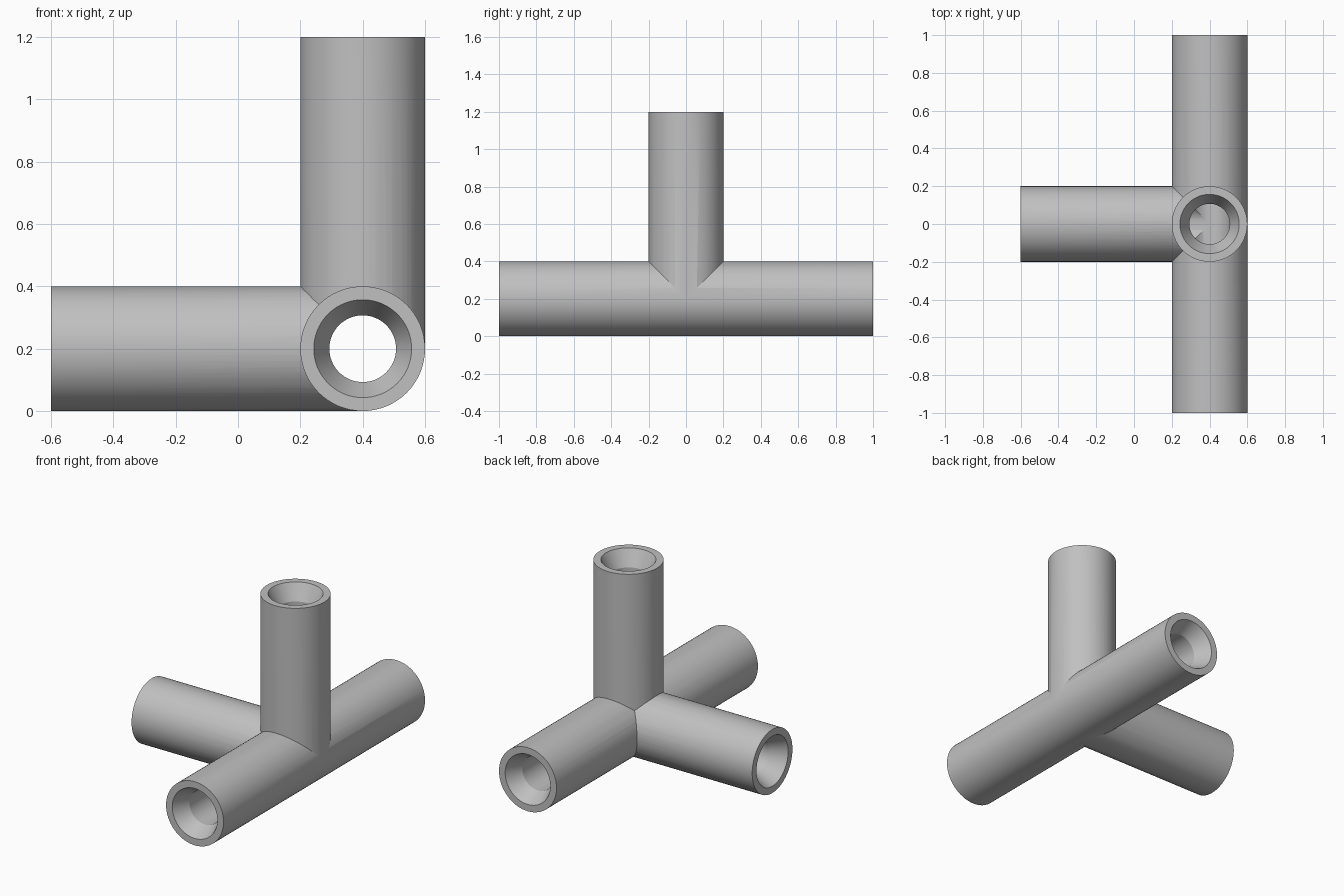
import bpy
from mathutils import Vector

default = bpy.data.objects.get("Cube")
if default:
    bpy.data.objects.remove(default, do_unlink=True)

import bmesh

SIDES = 64
HUB = Vector((0.4, 0, 0.2))      # point where all the arms meet
RADIUS, MOUTH, BORE, TAPER = 0.2, 0.157, 0.107, 0.1

grey = bpy.data.materials.new("plain_grey")
grey.use_nodes = True
colour = (0.53, 0.53, 0.53, 1)
grey.diffuse_color = colour
grey.node_tree.nodes["Principled BSDF"].inputs["Base Color"].default_value = colour


def turned(name, direction, profile):
    """Closed solid along a direction from the hub; profile = (distance, radius)."""
    bm = bmesh.new()
    rot = Vector(direction).to_track_quat('Z', 'Y').to_matrix().to_4x4()
    rings = []
    for dist, radius in profile:
        ring = bmesh.ops.create_circle(bm, segments=SIDES, radius=radius)["verts"]
        for v in ring:
            v.co.z = dist
        rings.append(ring)
    for low, high in zip(rings, rings[1:]):
        for i in range(SIDES):
            j = (i + 1) % SIDES
            bm.faces.new((low[i], low[j], high[j], high[i]))
    bm.faces.new(rings[0][::-1])
    bm.faces.new(rings[-1])
    bmesh.ops.recalc_face_normals(bm, faces=bm.faces)
    bm.transform(rot)
    bmesh.ops.translate(bm, vec=HUB, verts=bm.verts)
    mesh = bpy.data.meshes.new(name)
    bm.to_mesh(mesh)
    bm.free()
    mesh.materials.append(grey)
    obj = bpy.data.objects.new(name, mesh)
    bpy.context.collection.objects.link(obj)
    return obj


def combine(target, tool, operation):
    """Apply a boolean and discard the tool."""
    mod = target.modifiers.new(operation.lower(), 'BOOLEAN')
    mod.operation = operation
    mod.solver = 'MANIFOLD'
    mod.object = tool
    bpy.context.view_layer.objects.active = target
    bpy.ops.object.modifier_apply(modifier=mod.name)
    bpy.data.objects.remove(tool, do_unlink=True)


# Outer tubes: one long run, with a side arm and an upright
fitting = turned("pipe_fitting", (0, 1, 0), [(-1, RADIUS), (1, RADIUS)])
for name, direction in (("side_arm", (-1, 0, 0)), ("upright", (0, 0, 1))):
    combine(fitting, turned(name, direction, [(0, RADIUS), (1, RADIUS)]), 'UNION')

# Bores with a tapered mouth at every open end
slope = (MOUTH - BORE) / TAPER
for direction, start in (((0, -1, 0), -0.2), ((0, 1, 0), -0.2),
                         ((-1, 0, 0), 0), ((0, 0, 1), 0)):
    bore = turned("bore_cutter", direction,
                  [(start, BORE), (1 - TAPER, BORE), (1.02, MOUTH + 0.02 * slope)])
    combine(fitting, bore, 'DIFFERENCE')

# Smooth walls, crisp rims and joints
bpy.ops.object.select_all(action='DESELECT')
fitting.select_set(True)
bpy.context.view_layer.objects.active = fitting
bpy.ops.object.shade_smooth_by_angle(angle=0.35)
